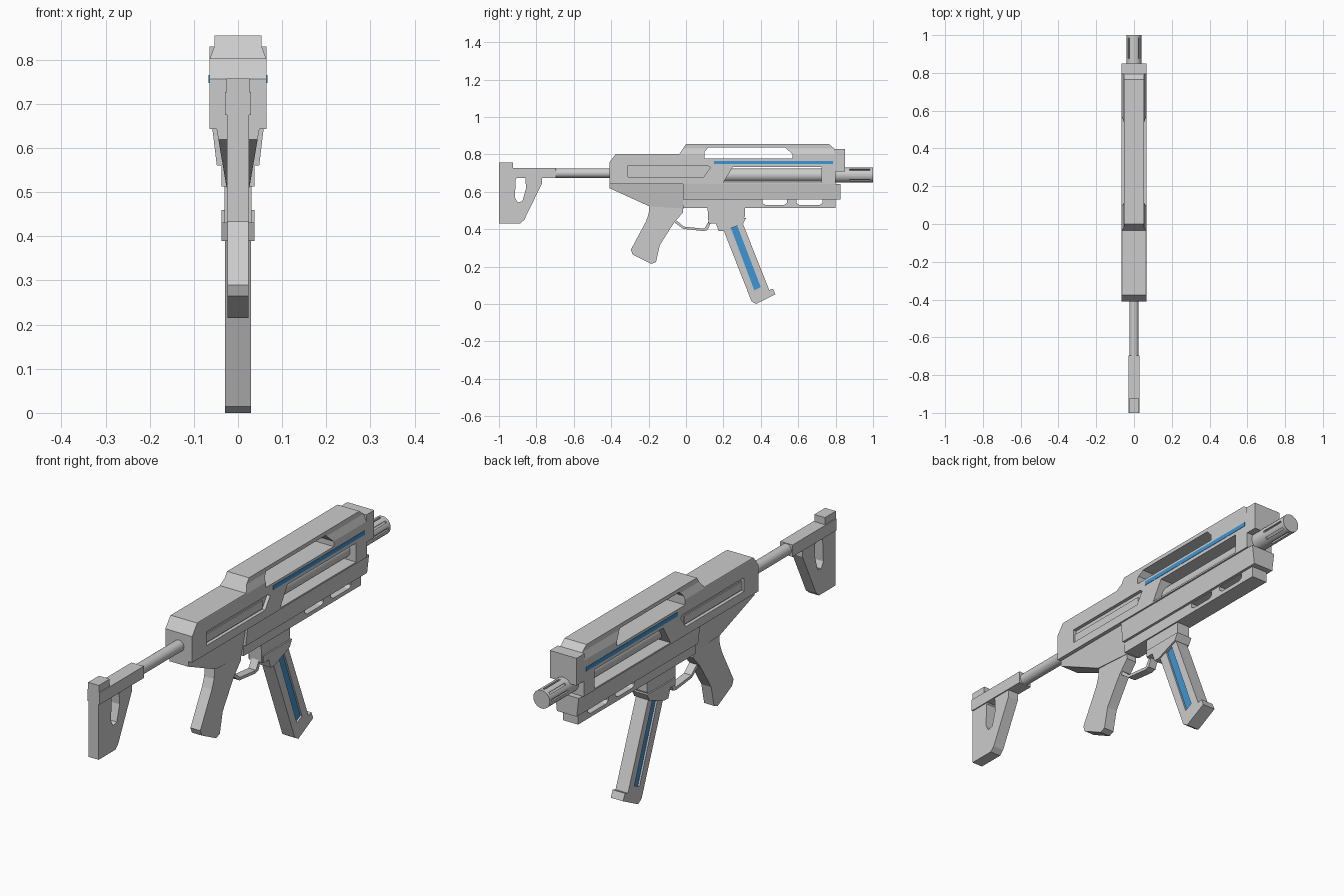
import bpy, bmesh, math
from mathutils import Matrix, Vector

if "Cube" in bpy.data.objects:
    bpy.data.objects.remove(bpy.data.objects["Cube"])


def finish(name, bm):
    bmesh.ops.recalc_face_normals(bm, faces=bm.faces)
    me = bpy.data.meshes.new(name)
    bm.to_mesh(me)
    bm.free()
    ob = bpy.data.objects.new(name, me)
    bpy.context.collection.objects.link(ob)
    return ob


def loft(name, a, b):
    """Closed solid between two matching point loops."""
    bm = bmesh.new()
    va, vb = [bm.verts.new(p) for p in a], [bm.verts.new(p) for p in b]
    bm.faces.new(va)
    bm.faces.new(vb)
    n = len(va)
    for i in range(n):
        j = (i + 1) % n
        bm.faces.new((va[i], va[j], vb[j], vb[i]))
    return finish(name, bm)


def side(name, pts, x1, x0=None):
    """Side profile (y, z) extruded in x; x1 may be a half width function of z."""
    w = x1 if callable(x1) else (lambda z: x1)
    return loft(name, [(-w(z) if x0 is None else x0, y, z) for y, z in pts],
                [(w(z), y, z) for y, z in pts])


def rect(y0, y1, z0, z1):
    return [(y0, z0), (y1, z0), (y1, z1), (y0, z1)]


def tube(name, r, y0, y1, z, n=24):
    bm = bmesh.new()
    bmesh.ops.create_cone(bm, cap_ends=True, segments=n, radius1=r, radius2=r, depth=y1 - y0,
                          matrix=Matrix.Translation((0, (y0 + y1) / 2, z)) @ Matrix.Rotation(math.pi / 2, 4, 'X'))
    ob = finish(name, bm)
    smooth(ob)
    return ob


def smooth(ob):
    bpy.ops.object.select_all(action='DESELECT')
    ob.select_set(True)
    bpy.context.view_layer.objects.active = ob
    bpy.ops.object.shade_smooth_by_angle(angle=math.radians(30))


def cut(ob, cutter, op='DIFFERENCE'):
    m = ob.modifiers.new("cut", 'BOOLEAN')
    m.operation, m.object, m.solver = op, cutter, 'EXACT'
    bpy.ops.object.select_all(action='DESELECT')
    bpy.context.view_layer.objects.active = ob
    ob.select_set(True)
    bpy.ops.object.modifier_apply(modifier="cut")
    bpy.data.objects.remove(cutter)


def recess(ob, pts, x_floor):
    for s in (-1, 1):
        cut(ob, side("cutter", pts, s * 0.2, s * x_floor))


blue = bpy.data.materials.new("blue")
blue.diffuse_color = (0.05, 0.30, 0.65, 1)
blue.use_nodes = True
blue.node_tree.nodes["Principled BSDF"].inputs["Base Color"].default_value = blue.diffuse_color

# Upper receiver with raised carry handle, trimmed to a chamfered cross-section
body = side("upper_receiver", [(-.41, .643), (-.41, .757), (-.375, .803), (-.035, .803), (0, .855),
                               (.765, .855), (.80, .825), (.80, .643)], 0.1)
half = [(.065, .60), (.065, .80), (.053, .832), (.053, .90)]
section = half + [(-x, z) for x, z in reversed(half)]
cut(body, loft("section", [(x, -.6, z) for x, z in section], [(x, 1, z) for x, z in section]), 'INTERSECT')
# Handle opening, barrel window and rear side recess
cut(body, side("cutter", [(.10, .777), (.57, .777), (.57, .80), (.53, .838), (.12, .838), (.10, .815)], 0.2))
cut(body, side("cutter", [(.20, .65), (.25, .733), (.725, .733), (.725, .65)], 0.2))
recess(body, [(-.31, .68), (.095, .68), (.13, .73), (.115, .74), (-.31, .74)], 0.05)
for s in (-1, 1):
    panel = side("recess_panel", rect(-.31, .09, .685, .722), s * .055, s * .045)
    strip = side("blue_side_strip", rect(.15, .785, .748, .766), s * .0665, s * .06)
    strip.data.materials.append(blue)

# Front sight block
side("front_block", rect(.795, .85, .71, .83), .065)

# Lower handguard and rail with two slots
side("lower_handguard", rect(-.015, .825, .56, .643), lambda z: .048 + (z - .56) * .12)
rail = side("under_rail", rect(-.015, .80, .513, .562), .037)
for y0, y1 in ((.41, .54), (.59, .73)):
    cut(rail, side("cutter", [(y0, .54), (y0 + .015, .53), (y1 - .015, .53), (y1, .54), (y1, .558), (y0, .558)], 0.2))

# Rear lower receiver tapering down to the grip
side("rear_lower_receiver", [(-.41, .643), (-.41, .62), (-.195, .522), (-.012, .511), (-.012, .643)],
     lambda z: .026 + (z - .511) * .17)

# Pistol grip
side("pistol_grip", [(-.195, .53), (-.20, .48), (-.215, .44), (-.295, .29), (-.285, .265), (-.185, .215),
                     (-.16, .225), (-.14, .315), (-.08, .41), (-.06, .44), (-.015, .49), (-.015, .53)], .024)

# Trigger guard
side("trigger_guard", [(-.06, .435), (-.015, .402), (.095, .39), (.115, .395), (.135, .44), (.12, .44),
                       (.098, .403), (-.012, .414), (-.05, .447)], .018)

# Magazine well with wider collar
side("magazine_well", [(.115, .52), (.12, .43), (.16, .43), (.19, .40), (.30, .44), (.315, .47), (.315, .52)], .031)
side("magazine_collar", [(.125, .46), (.125, .43), (.16, .43), (.175, .39), (.20, .39), (.305, .43),
                         (.322, .46)], .037)

# Magazine with recessed blue strip on both sides
mag = side("magazine", [(.195, .41), (.35, .015), (.375, 0), (.478, .052), (.465, .082), (.445, .075),
                        (.30, .44)], .03)
window = [(.235, .42), (.27, .43), (.40, .09), (.365, .073)]
recess(mag, window, .02)
for s in (-1, 1):
    strip = side("blue_magazine_strip", window, s * .022, s * .015)
    strip.data.materials.append(blue)

# Barrel with fluted muzzle
tube("barrel", .036, .15, .83, .69)
muzzle = tube("muzzle", .04, .79, 1.0, .69)
for i in range(8):
    bm = bmesh.new()
    bmesh.ops.create_cube(bm, size=1, matrix=Matrix.Translation((0, .93, .69))
                          @ Matrix.Rotation(i * math.pi / 4, 4, 'Y')
                          @ Matrix.Translation((0, 0, .045)) @ Matrix.Diagonal(Vector((.009, .11, .026, 1))))
    cut(muzzle, finish("cutter", bm))
smooth(muzzle)

# Stock: tube, sleeve, top block and shoulder frame
tube("stock_tube", .025, -.72, -.39, .70)
side("stock_sleeve", rect(-1, -.695, .675, .727), .03)
side("stock_top_block", rect(-1, -.925, .70, .758), .026)
frame = side("stock_frame", [(-1, .70), (-1, .432), (-.885, .432), (-.865, .45), (-.77, .645), (-.77, .70)], .025)
cut(frame, side("cutter", [(-.91, .67), (-.915, .57), (-.90, .543), (-.875, .55), (-.855, .62), (-.86, .68),
                           (-.90, .68)], 0.1))
